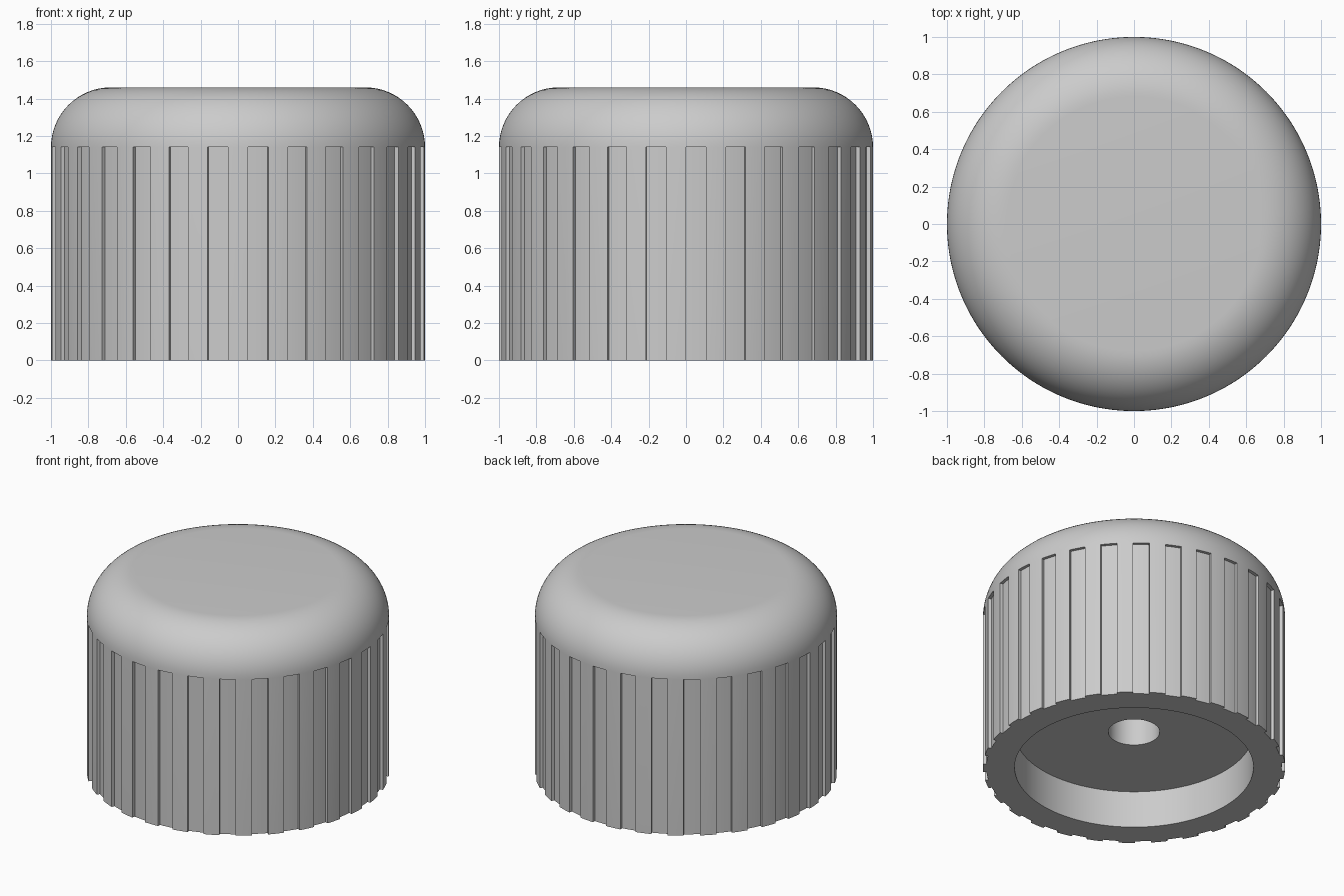
import bpy, bmesh, math

if "Cube" in bpy.data.objects:
    bpy.data.objects.remove(bpy.data.objects["Cube"])

RIBS = 29            # raised grips around the skirt
STEPS = 4            # arc segments per rib and per groove
DEPTH = 0.022        # groove depth
SKIRT = 1.14         # height where the grooves stop
HEIGHT = 1.46
ROUND = HEIGHT - SKIRT

# columns around the axis: (angle, inside groove); rib edges carry both states
columns = []
half = math.pi / RIBS
for i in range(RIBS * 2):
    start = -math.pi / 2 - half / 2 + i * half
    for k in range(STEPS + 1):
        columns.append((round(start + half * k / STEPS, 6), i % 2 == 1))

# section: (radius, height, grooved), from the shaft hole out and over the top
section = [(0.17, 0.90, False), (0.17, 0.27, False), (0.79, 0.27, False),
           (0.79, 0.0, False), (1.0, 0.0, True), (1.0, SKIRT, True)]
for k in range(17):
    a = math.pi / 2 * k / 16
    section.append((1 - ROUND + ROUND * math.cos(a), SKIRT + ROUND * math.sin(a), False))

bm = bmesh.new()
rings = []
for r, z, grooved in section:
    ring = []
    for a, cut in columns:
        rad = r - DEPTH if grooved and cut else r
        ring.append(bm.verts.new((rad * math.cos(a), rad * math.sin(a), z)))
    rings.append(ring)
n = len(columns)
for lower, upper in zip(rings, rings[1:]):
    for j in range(n):
        k = (j + 1) % n
        bm.faces.new((lower[j], lower[k], upper[k], upper[j]))

# merge the doubled columns, then close the hole end and the flat top
bmesh.ops.remove_doubles(bm, verts=bm.verts[:], dist=0.0001)
bmesh.ops.holes_fill(bm, edges=[e for e in bm.edges if e.is_boundary], sides=0)
bmesh.ops.recalc_face_normals(bm, faces=bm.faces[:])

mesh = bpy.data.meshes.new("ribbed_knob")
bm.to_mesh(mesh)
bm.free()
knob = bpy.data.objects.new("ribbed_knob", mesh)
bpy.context.collection.objects.link(knob)

grey = bpy.data.materials.new("light_grey")
grey.diffuse_color = (0.6, 0.6, 0.6, 1)
grey.use_nodes = True
grey.node_tree.nodes["Principled BSDF"].inputs["Base Color"].default_value = grey.diffuse_color
mesh.materials.append(grey)

bpy.context.view_layer.objects.active = knob
knob.select_set(True)
bpy.ops.object.shade_smooth_by_angle(angle=math.radians(30))
